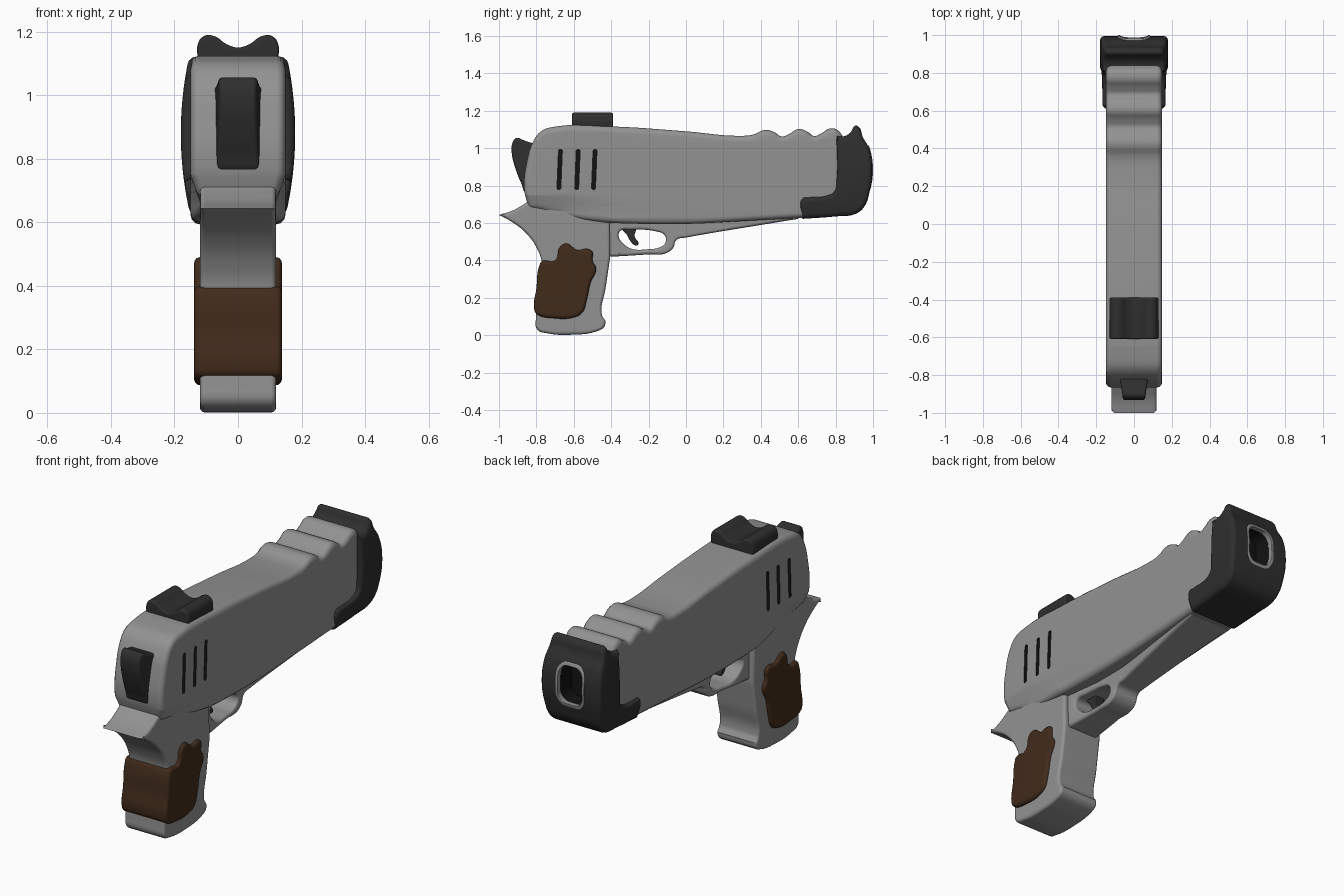
import bpy, bmesh, math
from mathutils import Vector

SIDE = (math.pi / 2, 0, math.pi / 2)   # profile drawn in y,z and extruded along x
FRONT = (math.pi / 2, 0, 0)            # profile drawn in x,z and extruded along y


def material(name, rgb):
    m = bpy.data.materials.new(name)
    m.diffuse_color = (*rgb, 1)
    return m


GREY = material("steel_grey", (0.29, 0.29, 0.29))
DARK = material("dark_polymer", (0.028, 0.028, 0.028))
BROWN = material("brown_grip", (0.053, 0.024, 0.011))
BLACK = material("black_recess", (0.006, 0.006, 0.006))


def plate(name, loops, half, bevel=0.02, mat=GREY, rot=SIDE, loc=(0, 0, 0),
          cuts=(), shape=None):
    """Rounded plate from closed profiles; a third value in a point makes it sharp."""
    cu = bpy.data.curves.new(name, 'CURVE')
    cu.dimensions, cu.fill_mode = '2D', 'BOTH'
    cu.resolution_u, cu.bevel_resolution = 6, 2
    cu.extrude, cu.bevel_depth, cu.offset = half - bevel, bevel, -bevel
    for pts in loops:
        sp = cu.splines.new('BEZIER')
        sp.bezier_points.add(len(pts) - 1)
        sp.use_cyclic_u = True
        for bp, p in zip(sp.bezier_points, pts):
            bp.co = (p[0], p[1], 0)
            bp.handle_left_type = bp.handle_right_type = 'VECTOR' if len(p) > 2 else 'AUTO'
    tmp = bpy.data.objects.new(name + "_curve", cu)
    bpy.context.collection.objects.link(tmp)
    tmp.rotation_euler, tmp.location = rot, loc
    bpy.context.view_layer.update()
    dg = bpy.context.evaluated_depsgraph_get()
    me = bpy.data.meshes.new_from_object(tmp.evaluated_get(dg))
    me.transform(tmp.matrix_world)
    bpy.data.objects.remove(tmp)
    bm = bmesh.new()
    bm.from_mesh(me)
    bmesh.ops.remove_doubles(bm, verts=bm.verts, dist=0.0003)
    for co, no in cuts:
        bmesh.ops.bisect_plane(bm, geom=bm.verts[:] + bm.edges[:] + bm.faces[:],
                               plane_co=co, plane_no=no)
    if shape:
        for v in bm.verts:
            v.co.x *= shape(v.co)
    bmesh.ops.recalc_face_normals(bm, faces=bm.faces)
    bm.to_mesh(me)
    bm.free()
    me.materials.clear()
    me.materials.append(mat)
    ob = bpy.data.objects.new(name, me)
    bpy.context.collection.objects.link(ob)
    return ob


def cut(ob, cutter):
    mod = ob.modifiers.new("cut", 'BOOLEAN')
    mod.operation, mod.solver, mod.object = 'DIFFERENCE', 'EXACT', cutter
    mod.material_mode = 'TRANSFER'
    bpy.context.view_layer.objects.active = ob
    bpy.ops.object.modifier_apply(modifier="cut")
    bpy.data.objects.remove(cutter)


def zcuts(*zs):
    return [(Vector((0, 0, z)), Vector((0, 0, 1))) for z in zs]


def ycuts(*ys):
    return [(Vector((0, y, 0)), Vector((0, 1, 0))) for y in ys]


def clamp(t):
    return max(0.0, min(1.0, t))


# slide with wavy top, narrowing towards the frame at the rear
slide = plate("slide", [[
    (-0.84, 0.68, 1), (-0.865, 0.78), (-0.85, 0.93), (-0.82, 1.03), (-0.775, 1.09),
    (-0.70, 1.115), (-0.40, 1.116), (0.0, 1.09), (0.30, 1.066), (0.36, 1.073),
    (0.42, 1.097), (0.47, 1.087), (0.51, 1.063), (0.55, 1.075), (0.60, 1.102),
    (0.65, 1.088), (0.685, 1.065), (0.72, 1.077), (0.77, 1.105), (0.81, 1.097),
    (0.84, 1.06, 1), (0.84, 0.64, 1), (0.62, 0.628, 1), (0.30, 0.61), (0.0, 0.595),
    (-0.30, 0.597), (-0.45, 0.605), (-0.65, 0.635)]],
    0.149, 0.028, cuts=zcuts(0.69, 0.75) + ycuts(-0.65, -0.42),
    shape=lambda c: 1 - 0.2 * clamp((0.75 - c.z) / 0.09) * clamp((-0.42 - c.y) / 0.23))

# three vent slots per side, with a dark core behind them
for y in (-0.68, -0.585, -0.495):
    cut(slide, plate("slot_cutter", [[
        (y - 0.010, 0.785, 1), (y - 0.004, 0.778, 1), (y + 0.006, 0.778, 1),
        (y + 0.011, 0.785, 1), (y + 0.019, 0.987, 1), (y + 0.014, 0.994, 1),
        (y + 0.004, 0.994, 1), (y - 0.002, 0.987, 1)]], 0.3, 0.0, BLACK))
plate("slot_core", [[(-0.74, 0.77, 1), (-0.74, 1.01, 1), (-0.44, 1.01, 1),
                     (-0.44, 0.77, 1)]], 0.115, 0.005, BLACK)

# frame: grip and rear spur
frame = plate("grip_frame", [[
    (-1.0, 0.643, 1), (-0.93, 0.665), (-0.875, 0.695), (-0.84, 0.715), (-0.70, 0.72, 1),
    (-0.41, 0.66, 1), (-0.405, 0.42, 1), (-0.43, 0.25), (-0.45, 0.11), (-0.43, 0.075, 1),
    (-0.437, 0.045), (-0.48, 0.02), (-0.60, 0.003), (-0.74, 0.01), (-0.795, 0.03),
    (-0.803, 0.09), (-0.79, 0.22), (-0.77, 0.38), (-0.80, 0.47), (-0.86, 0.55),
    (-0.93, 0.605)]], 0.12, 0.016)

# trigger guard, wider at the grip, and the rail that widens into the slide
guard = plate("trigger_guard", [
    [(-0.43, 0.63, 1), (-0.43, 0.42, 1), (-0.36, 0.422), (-0.20, 0.432), (-0.11, 0.437),
     (-0.07, 0.465), (-0.05, 0.51), (0.0, 0.522), (0.60, 0.622, 1), (0.60, 0.65, 1)],
    [(-0.36, 0.53), (-0.35, 0.558), (-0.30, 0.563), (-0.16, 0.555), (-0.115, 0.535),
     (-0.11, 0.495), (-0.14, 0.47), (-0.20, 0.46), (-0.29, 0.462), (-0.335, 0.49)]],
    0.075, 0.013, cuts=ycuts(-0.3, -0.2, 0.0, 0.2, 0.4),
    shape=lambda c: 1 + 0.7 * clamp(c.y / 0.6) + 0.25 * clamp((-0.2 - c.y) / 0.2))

trigger = plate("trigger", [[
    (-0.34, 0.58), (-0.27, 0.58), (-0.275, 0.53), (-0.255, 0.485), (-0.27, 0.48),
    (-0.295, 0.50), (-0.315, 0.535)]], 0.03, 0.005, DARK)

# wrap-around grip panel
grip = plate("grip_panel", [[
    (-0.812, 0.14), (-0.80, 0.115), (-0.70, 0.09), (-0.60, 0.095), (-0.555, 0.12),
    (-0.53, 0.19), (-0.51, 0.28), (-0.48, 0.355), (-0.50, 0.40), (-0.50, 0.445),
    (-0.53, 0.462), (-0.58, 0.455), (-0.64, 0.49), (-0.675, 0.47), (-0.70, 0.40),
    (-0.77, 0.395), (-0.785, 0.37), (-0.80, 0.25)]], 0.138, 0.018, BROWN)

# bulged muzzle cap with its bore
muzzle = plate("muzzle_cap", [[
    (0.805, 1.065, 1), (0.85, 1.065), (0.88, 1.085), (0.905, 1.12), (0.925, 1.113),
    (0.945, 1.06), (0.978, 1.00), (0.995, 0.88), (0.98, 0.76), (0.955, 0.69),
    (0.91, 0.65), (0.80, 0.635), (0.622, 0.622, 1), (0.622, 0.73), (0.66, 0.737),
    (0.75, 0.745), (0.795, 0.77), (0.805, 0.82)]], 0.18, 0.022, DARK,
    cuts=zcuts(0.70, 0.77, 0.83, 0.89, 0.95, 1.01, 1.06),
    shape=lambda c: 1 - 2.5 * (c.z - 0.88) ** 2)


def bore(s):
    return [(x * s, 0.895 + z * s) for x, z in (
        (-0.065, -0.105), (0, -0.12), (0.065, -0.105), (0.085, 0),
        (0.065, 0.105), (0, 0.12), (-0.065, 0.105), (-0.085, 0))]


cut(muzzle, plate("bore_cutter", [bore(0.9)], 0.10, 0.0, BLACK, FRONT, (0, 0.95, 0)))
plate("bore_floor", [bore(0.92)], 0.01, 0.002, BLACK, FRONT, (0, 0.86, 0))

# thin ring around the bore, bent to follow the curved muzzle face
ring = plate("muzzle_ring", [bore(1.0), bore(0.84)], 0.015, 0.004, GREY, FRONT,
             (0, 0.985, 0))
for v in ring.data.vertices:
    v.co.y -= 1.3 * (v.co.z - 0.885) ** 2

# rear sight with a centre notch
half = [(0.125, 1.10, 1), (0.125, 1.165), (0.105, 1.187), (0.075, 1.186), (0.035, 1.160)]
sight = plate("rear_sight", [half + [(0, 1.15)] + [(-p[0], *p[1:]) for p in half[::-1]]],
              0.11, 0.01, DARK, FRONT, (0, -0.5, 0))

# hammer, narrowing to the rear
hammer = plate("hammer", [[
    (-0.78, 1.02, 1), (-0.83, 1.03), (-0.875, 1.045), (-0.905, 1.055), (-0.925, 1.035),
    (-0.932, 0.98), (-0.915, 0.90), (-0.88, 0.81), (-0.855, 0.76), (-0.78, 0.77, 1)]],
    0.074, 0.014, DARK, cuts=ycuts(-0.86),
    shape=lambda c: 1 - 0.22 * clamp((-0.82 - c.y) / 0.11))

# smooth shading with crisp corners
for ob in bpy.context.collection.objects:
    ob.data.shade_smooth()
    ob.data.set_sharp_from_angle(angle=math.radians(40))
    wn = ob.modifiers.new("weighted_normals", 'WEIGHTED_NORMAL')
    wn.keep_sharp = True
